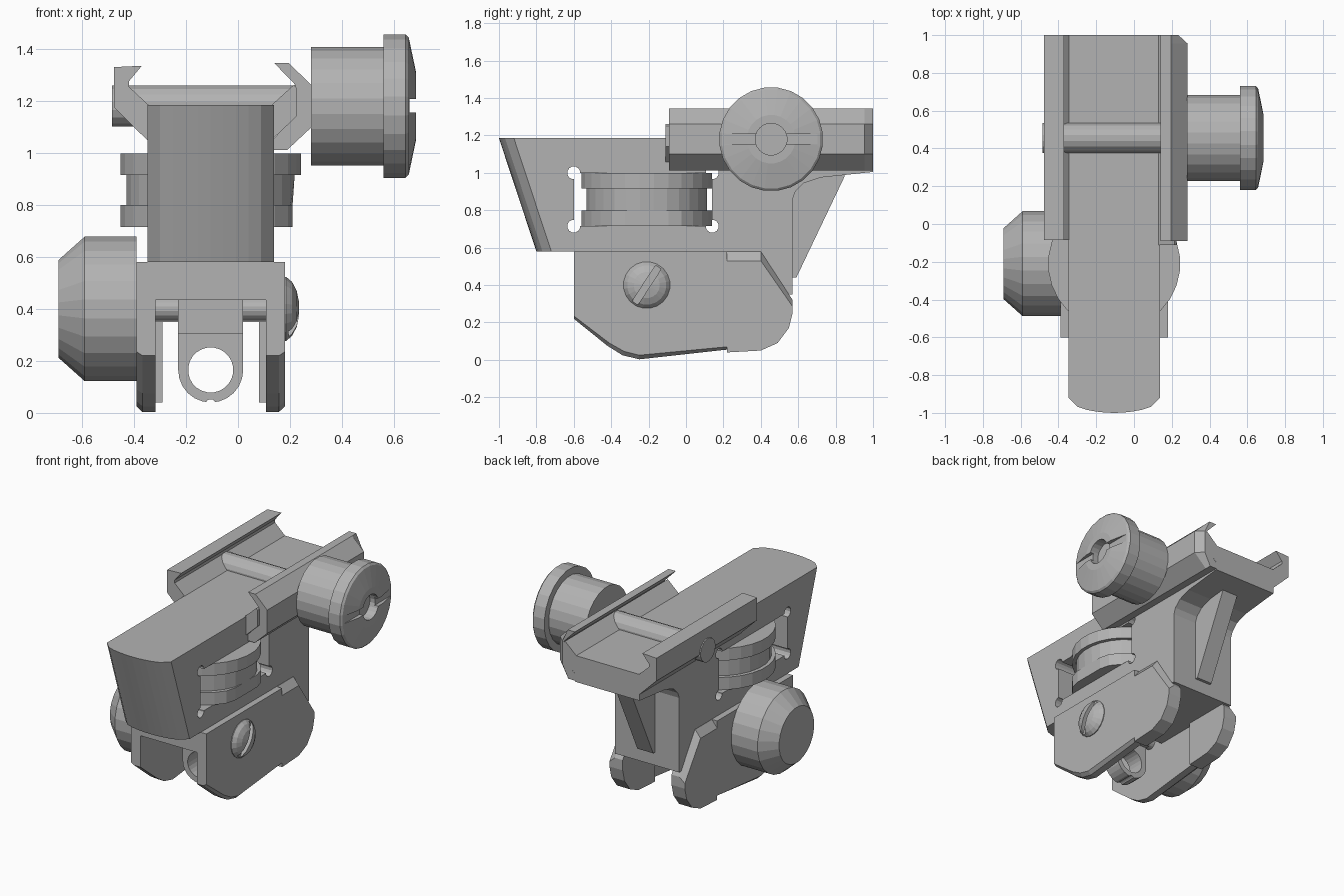
import bpy, bmesh, math
from mathutils import Matrix, Vector

cube = bpy.data.objects.get("Cube")
if cube:
    bpy.data.objects.remove(cube, do_unlink=True)

GREY = (0.45, 0.45, 0.45, 1.0)
metal = bpy.data.materials.new("plain_grey_metal")
metal.use_nodes = True
metal.diffuse_color = GREY
metal.node_tree.nodes["Principled BSDF"].inputs["Base Color"].default_value = GREY

CX = -0.105          # centre plane of the body
PIVOT = (-0.21, 0.4)   # y, z of the pivot axis
BOLT = (0.455, 1.18)   # y, z of the clamp bolt axis


def loft(name, rings):
    """Skin a list of equal-length point rings and cap both ends."""
    bm = bmesh.new()
    vs = [[bm.verts.new(p) for p in ring] for ring in rings]
    n = len(vs[0])
    for a, b in zip(vs, vs[1:]):
        for i in range(n):
            j = (i + 1) % n
            bm.faces.new((a[i], a[j], b[j], b[i]))
    bm.faces.new(vs[0])
    bm.faces.new(vs[-1])
    bmesh.ops.recalc_face_normals(bm, faces=bm.faces)
    me = bpy.data.meshes.new(name)
    bm.to_mesh(me)
    bm.free()
    me.materials.append(metal)
    ob = bpy.data.objects.new(name, me)
    bpy.context.collection.objects.link(ob)
    return ob


def lathe(name, profile, axis, centre, sides=24):
    """Turn (radius, position) steps about the x, y or z axis."""
    rings = []
    for r, h in profile:
        ring = []
        for k in range(sides):
            t = math.tau * (k + 0.5) / sides
            c, s = r * math.cos(t), r * math.sin(t)
            if axis == "x":
                ring.append((h, centre[0] + c, centre[1] + s))
            elif axis == "y":
                ring.append((centre[0] + c, h, centre[1] + s))
            else:
                ring.append((centre[0] + c, centre[1] + s, h))
        rings.append(ring)
    return loft(name, rings)


def box(name, x, y, z):
    return loft(name, [[(a, y[0], z[0]), (a, y[1], z[0]), (a, y[1], z[1]), (a, y[0], z[1])] for a in x])


def cut(ob, *cutters):
    """Subtract each cutter, then remove it."""
    for c in cutters:
        c.hide_render = True
        mod = ob.modifiers.new("cut", "BOOLEAN")
        mod.operation, mod.solver, mod.object = "DIFFERENCE", "EXACT", c
        dg = bpy.context.evaluated_depsgraph_get()
        me = bpy.data.meshes.new_from_object(ob.evaluated_get(dg))
        ob.modifiers.clear()
        ob.data = me
        bpy.data.objects.remove(c, do_unlink=True)


# Main body: side profile with a bowed, sloping nose
side = [(-1, 1.185), (1, 1.185), (1, 1.005), (0.72, 0.975), (0.63, 0.945), (0.585, 0.9),
        (0.57, 0.86), (0.57, 0.35), (-0.1, 0.35), (-0.1, 0.435), (-0.6, 0.435),
        (-0.6, 0.58), (-0.8, 0.58)]
rings = []
for k in range(11):
    t = -1 + k / 5
    bow = 0.045 * t * t + 0.035 * t ** 10
    rings.append([(CX + 0.243 * t, y + (bow if y < -0.7 else 0), z) for y, z in side])
body = loft("main_body", rings)

# Wheel window with relieved corners
wy, wz = (-0.6, 0.14), (0.715, 1.0)
cut(body, box("window_cutter", (-1, 1), wy, wz))
for y in wy:
    for z in wz:
        cut(body, lathe("corner_cutter", [(0.035, -1), (0.035, 1)], "x", (y, z), 12))

# Thumb wheel, with a flat on its lower right side
wheel = lathe("thumb_wheel", [(0.35, 0.715), (0.35, 0.8), (0.325, 0.8), (0.325, 0.915),
                              (0.35, 0.915), (0.35, 0.998)], "z", (CX, -0.21), 28)
for v in wheel.data.vertices:
    if v.co.z < 0.85:
        v.co.x = min(v.co.x, 0.21)

# Rear gusset
gusset = [(0.5, 1.0), (0.85, 0.985), (0.59, 0.44), (0.5, 0.44)]
loft("rear_gusset", [[(CX + d, y, z) for y, z in gusset] for d in (-0.06, 0.06)])

# Bracket cheeks: thin front plate and thicker chamfered rear plate
front = [(-0.6, 0.58), (-0.6, 0.22), (-0.42, 0.075), (-0.34, 0.025), (-0.25, 0.003),
         (0.22, 0.055), (0.22, 0.58)]
front_edge = [(-0.6, 0.58), (-0.6, 0.235), (-0.41, 0.09), (-0.33, 0.045), (-0.25, 0.025),
              (0.22, 0.07), (0.22, 0.58)]
low = [(0.22, 0.04), (0.4, 0.05), (0.49, 0.09), (0.55, 0.17), (0.57, 0.25)]
rear = low + [(0.57, 0.32), (0.4, 0.58), (0.22, 0.58)]
rear_edge = low + [(0.57, 0.285), (0.4, 0.53), (0.22, 0.53)]
for s, label in ((1, "left"), (-1, "right")):
    loft(label + "_front_cheek", [[(CX + s * d, y, z) for y, z in p]
                                  for d, p in ((0.213, front), (0.262, front), (0.285, front_edge))])
    loft(label + "_rear_cheek", [[(CX + s * d, y, z) for y, z in p]
                                 for d, p in ((0.185, rear), (0.245, rear), (0.285, rear_edge))])

# Pivot pin and hanging lug with an eye
lathe("pivot_pin", [(0.045, -0.36), (0.045, 0.15)], "x", PIVOT, 16)
outline = [(CX - 0.125, 0.32), ]
for k in range(13):
    t = math.pi * (1 + k / 12)
    outline.append((CX + 0.125 * math.cos(t), 0.165 + 0.125 * math.sin(t)))
outline.append((CX + 0.125, 0.32))
lug = loft("hanging_lug", [[(x, y, z) for x, z in outline] for y in (-0.27, -0.15)])
cut(lug, lathe("eye_cutter", [(0.087, -0.5), (0.087, 0.1)], "y", (CX, 0.165)),
    lathe("notch_cutter", [(0.02, -0.5), (0.02, 0.1)], "y", (CX, 0.033), 12))
box("lug_head", (CX - 0.125, CX + 0.125), (-0.3, -0.12), (0.305, 0.45))

# Domed slotted pivot screw
screw = lathe("pivot_screw", [(0.125, 0.15), (0.125, 0.185), (0.105, 0.208), (0.07, 0.226),
                              (0.025, 0.235)], "x", PIVOT, 20)
slot = box("screw_slot_cutter", (0.195, 0.3), (-0.2, 0.2), (-0.018, 0.018))
slot.data.transform(Matrix.Translation((0, *PIVOT)) @ Matrix.Rotation(math.radians(57), 4, "X"))
cut(screw, slot)

# Tapered pivot knob
lathe("pivot_knob", [(0.28, -0.39), (0.28, -0.59), (0.19, -0.69)], "x", PIVOT)

# Fixed rail jaw
jaw = [(-0.477, 1.33), (-0.37, 1.335), (-0.42, 1.275), (-0.42, 1.255), (-0.345, 1.185),
       (-0.345, 1.045), (-0.477, 1.175)]
loft("fixed_jaw", [[(x, y, z) for x, z in jaw] for y in (-0.085, 1.0)])

# Rail flank beside the moving jaw
flank = [(0.13, 1.185), (0.215, 1.262), (0.225, 1.25), (0.225, 1.14), (0.13, 1.05)]
loft("rail_flank", [[(x, y, z) for x, z in flank] for y in (-0.11, 1.0)])

# Moving clamp jaw with a clipped rear corner
clamp = [(0.14, 1.345), (0.195, 1.345), (0.284, 1.26), (0.284, 1.1), (0.19, 1.012),
         (0.137, 1.012), (0.137, 1.055), (0.222, 1.14), (0.222, 1.26)]
loft("clamp_jaw", [[(min(x, m), y, z) for x, z in clamp]
                   for y, m in ((-0.09, 1), (0.955, 1), (1.0, 0.235))])

# Cross bolt
lathe("cross_bolt", [(0.08, -0.485), (0.08, 0.3)], "x", BOLT, 16)

# Clamp knob with a coin slot and centre hole
knob = lathe("clamp_knob", [(0.23, 0.28), (0.23, 0.56), (0.278, 0.56), (0.278, 0.645),
                            (0.265, 0.657), (0.13, 0.685)], "x", BOLT)
cut(knob, lathe("hole_cutter", [(0.085, 0.62), (0.085, 0.8)], "x", BOLT, 20),
    box("coin_slot_cutter", (0.66, 0.8), (0, 0.9), (1.155, 1.207)))
